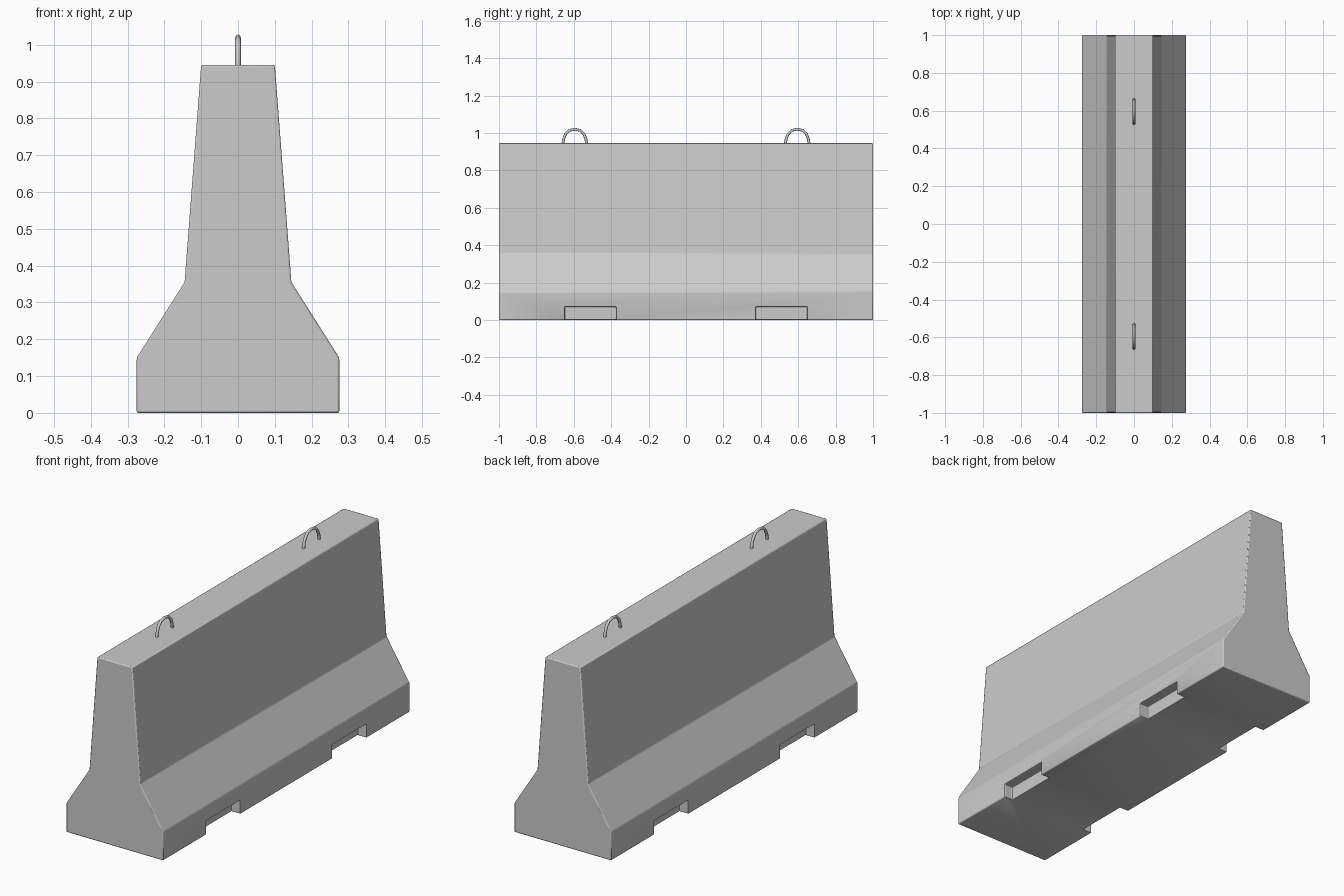
import bpy, bmesh

if "Cube" in bpy.data.objects:
    bpy.data.objects.remove(bpy.data.objects["Cube"])

NOTCH_Y, NOTCH_LEN, NOTCH_H, NOTCH_D = 0.5115, 0.275, 0.07, 0.05
LOOP_Y = 0.595


def mesh_object(name, bm):
    bmesh.ops.recalc_face_normals(bm, faces=bm.faces)
    mesh = bpy.data.meshes.new(name)
    bm.to_mesh(mesh)
    bm.free()
    ob = bpy.data.objects.new(name, mesh)
    bpy.context.collection.objects.link(ob)
    return ob


def smooth(ob):
    bpy.ops.object.select_all(action='DESELECT')
    ob.select_set(True)
    bpy.context.view_layer.objects.active = ob
    bpy.ops.object.shade_smooth_by_angle(angle=0.45)


# Concrete body: mirrored half profile extruded along y
half = [(0.275, 0), (0.275, 0.15), (0.145, 0.355), (0.1, 0.945)]
profile = half + [(-x, z) for x, z in reversed(half)]
bm = bmesh.new()
face = bm.faces.new([bm.verts.new((x, -1, z)) for x, z in profile])
ext = bmesh.ops.extrude_face_region(bm, geom=[face])
bmesh.ops.translate(bm, vec=(0, 2, 0),
                    verts=[v for v in ext['geom'] if isinstance(v, bmesh.types.BMVert)])
body = mesh_object("barrier_body", bm)

# Shallow forklift notches, two on each long side
bm = bmesh.new()
for sx in (-1, 1):
    for sy in (-1, 1):
        verts = bmesh.ops.create_cube(bm, size=1)['verts']
        bmesh.ops.scale(bm, verts=verts, vec=(NOTCH_D * 2, NOTCH_LEN, NOTCH_H * 2))
        bmesh.ops.translate(bm, verts=verts, vec=(sx * 0.275, sy * NOTCH_Y, 0))
cutter = mesh_object("notch_cutter", bm)
cutter.hide_render = True
cutter.hide_set(True)

cut = body.modifiers.new("notches", 'BOOLEAN')
cut.operation = 'DIFFERENCE'
cut.solver = 'EXACT'
cut.object = cutter

# Slightly softened edges
bevel = body.modifiers.new("soft_edges", 'BEVEL')
bevel.width = 0.005
bevel.segments = 2
bevel.limit_method = 'ANGLE'
bevel.angle_limit = 0.45
smooth(body)

# Lifting loops: bent bar swept along an arch
right = [(0.064, 0.92), (0.063, 0.945), (0.059, 0.969), (0.049, 0.994), (0.031, 1.013)]
arch = [(-y, z) for y, z in right] + [(0, 1.020)] + right[::-1]
for i, side in enumerate((-1, 1)):
    curve = bpy.data.curves.new(f"lifting_loop_{i + 1}", 'CURVE')
    curve.dimensions = '3D'
    curve.bevel_depth = 0.0075
    curve.bevel_resolution = 2
    curve.use_fill_caps = True
    spline = curve.splines.new('POLY')
    spline.points.add(len(arch) - 1)
    for p, (y, z) in zip(spline.points, arch):
        p.co = (0, side * LOOP_Y + y, z, 1)
    loop = bpy.data.objects.new(curve.name, curve)
    bpy.context.collection.objects.link(loop)
